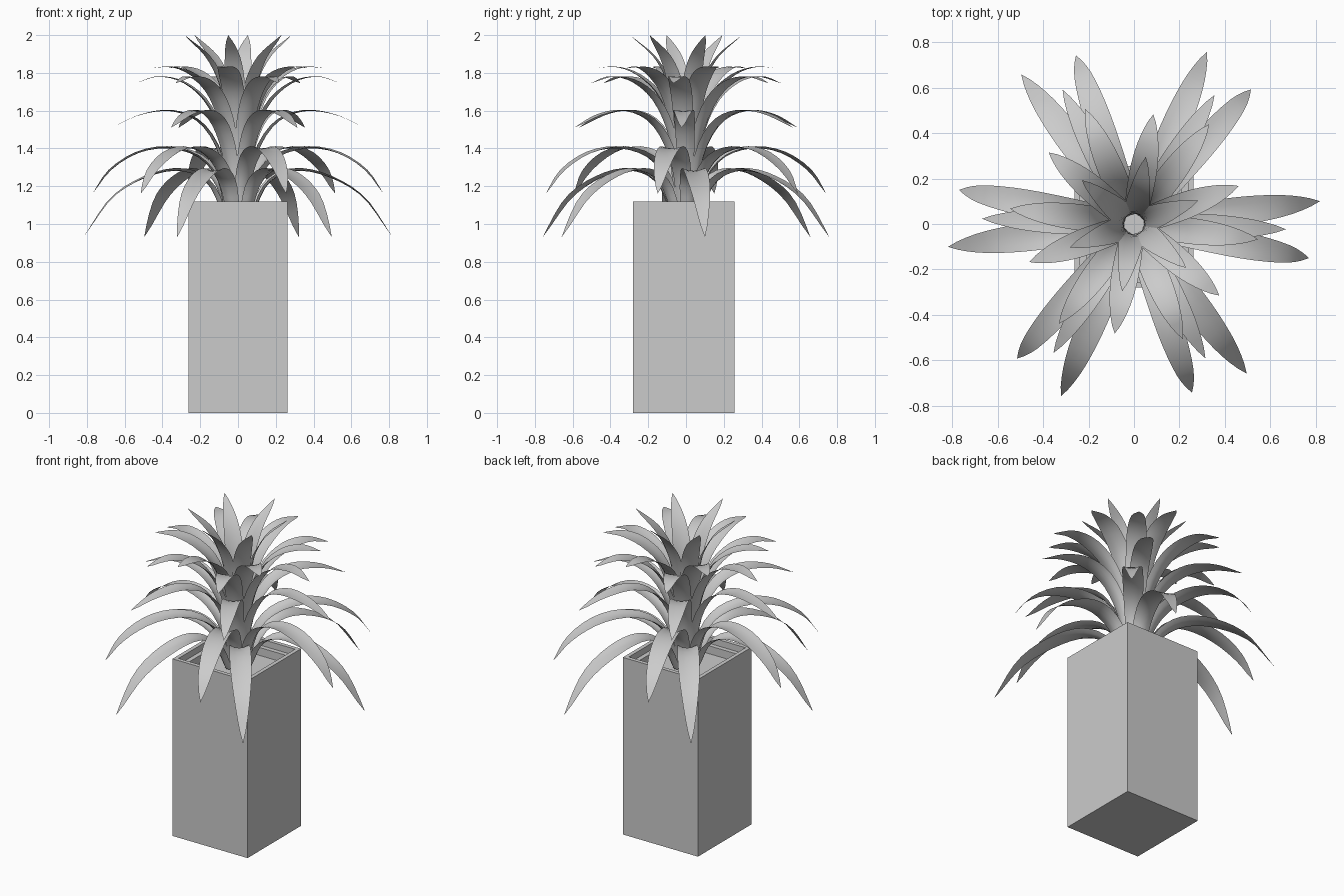
import bpy, bmesh, math
from mathutils import Vector

cube = bpy.data.objects.get("Cube")
if cube:
    bpy.data.objects.remove(cube, do_unlink=True)

grey = bpy.data.materials.new("plain grey")
grey.use_nodes = True
colour = (0.6, 0.6, 0.6, 1)
grey.diffuse_color = colour
grey.node_tree.nodes["Principled BSDF"].inputs["Base Color"].default_value = colour


def finish(name, bm):
    """Turn a bmesh into mesh data with the shared material."""
    mesh = bpy.data.meshes.new(name)
    bm.to_mesh(mesh)
    bm.free()
    mesh.materials.append(grey)
    return mesh


def place(name, mesh, angle=0):
    obj = bpy.data.objects.new(name, mesh)
    obj.rotation_euler.z = math.radians(angle)
    bpy.context.collection.objects.link(obj)
    return obj


# Square planter: a tall box with a rim, an inner ledge and a sunken soil bed
bm = bmesh.new()
bmesh.ops.create_cube(bm, size=1)
for v in bm.verts:
    v.co = Vector((v.co.x * 0.525, v.co.y * 0.535 - 0.012, (v.co.z + 0.5) * 1.12))
bm.normal_update()
bed = max(bm.faces, key=lambda f: f.calc_center_median().z)
for border, drop in ((0.035, 0.04), (0.04, 0.05)):
    bmesh.ops.inset_region(bm, faces=[bed], thickness=border)
    # a second, zero-width inset gives the vertical inner wall
    bmesh.ops.inset_region(bm, faces=[bed], thickness=0.0)
    for v in bed.verts:
        v.co.z -= drop
bm.normal_update()
place("planter", finish("planter", bm))


def spline(points, t):
    """Smooth point and tangent on a path through the given (radius, height) points."""
    p = [Vector(q) for q in points]
    p = [2 * p[0] - p[1]] + p + [2 * p[-1] - p[-2]]
    s = t * (len(p) - 3)
    i = min(int(s), len(p) - 4)
    s -= i
    a, b, c, d = p[i:i + 4]
    k1, k2, k3 = c - a, 2 * a - 5 * b + 4 * c - d, 3 * b - a - 3 * c + d
    pos = b + 0.5 * (k1 * s + k2 * s ** 2 + k3 * s ** 3)
    tan = 0.5 * (k1 + 2 * k2 * s + 3 * k3 * s ** 2)
    return pos, tan.normalized()


def leaf_width(t):
    """Strap shape: fairly narrow foot, widest past the middle, pointed tip."""
    if t < 0.55:
        return 0.6 + 0.4 * math.sin(t / 0.55 * math.pi / 2)
    return max(0.0, 1 - ((t - 0.55) / 0.45) ** 2) ** 0.85


def leaf_mesh(name, path, width, rows=18, cols=4):
    """Arching leaf along +x, channelled at its foot and flat towards its tip."""
    bm = bmesh.new()
    grid = []
    for r in range(rows):
        t = r / rows
        pos, tan = spline(path, t)
        w = width * leaf_width(t)
        cup = 0.28 * w * (1 - t) ** 1.5
        line = []
        for c in range(cols + 1):
            u = 2 * c / cols - 1
            lift = cup * u * u
            line.append(bm.verts.new((pos.x - tan.y * lift, u * w / 2, pos.y + tan.x * lift)))
        grid.append(line)
    for low, high in zip(grid, grid[1:]):
        for c in range(cols):
            bm.faces.new((low[c], high[c], high[c + 1], low[c + 1]))
    end = spline(path, 1)[0]
    tip = bm.verts.new((end.x, 0, end.y))
    for c in range(cols):
        bm.faces.new((grid[-1][c], tip, grid[-1][c + 1]))
    for f in bm.faces:
        f.smooth = True
    bm.normal_update()
    return finish(name, bm)


# Leaf tiers from lowest to highest: name, turn, width, arching path
tiers = (
    ("lowest_leaf", 7, 0.125,
     ((0.08, 1.04), (0.16, 1.21), (0.30, 1.28), (0.48, 1.25), (0.67, 1.14), (0.825, 0.93))),
    ("low_leaf", -11, 0.12,
     ((0.07, 1.04), (0.11, 1.23), (0.21, 1.35), (0.37, 1.40), (0.54, 1.375), (0.69, 1.285), (0.785, 1.16))),
    ("middle_leaf", -2, 0.11,
     ((0.065, 1.05), (0.09, 1.33), (0.19, 1.52), (0.34, 1.595), (0.51, 1.58), (0.67, 1.51))),
    ("upper_leaf", -7, 0.115,
     ((0.06, 1.05), (0.08, 1.40), (0.16, 1.62), (0.28, 1.74), (0.42, 1.78), (0.55, 1.745))),
    ("high_leaf", 20, 0.12,
     ((0.055, 1.05), (0.07, 1.42), (0.14, 1.66), (0.25, 1.78), (0.37, 1.83), (0.49, 1.825))),
    ("top_leaf", 20, 0.105,
     ((0.045, 1.05), (0.05, 1.40), (0.08, 1.68), (0.16, 1.87), (0.30, 2.0))),
)
for name, turn, width, path in tiers:
    mesh = leaf_mesh(name, path, width)
    for n in range(6):
        place(f"{name}_{n + 1}", mesh, turn + 60 * n)
